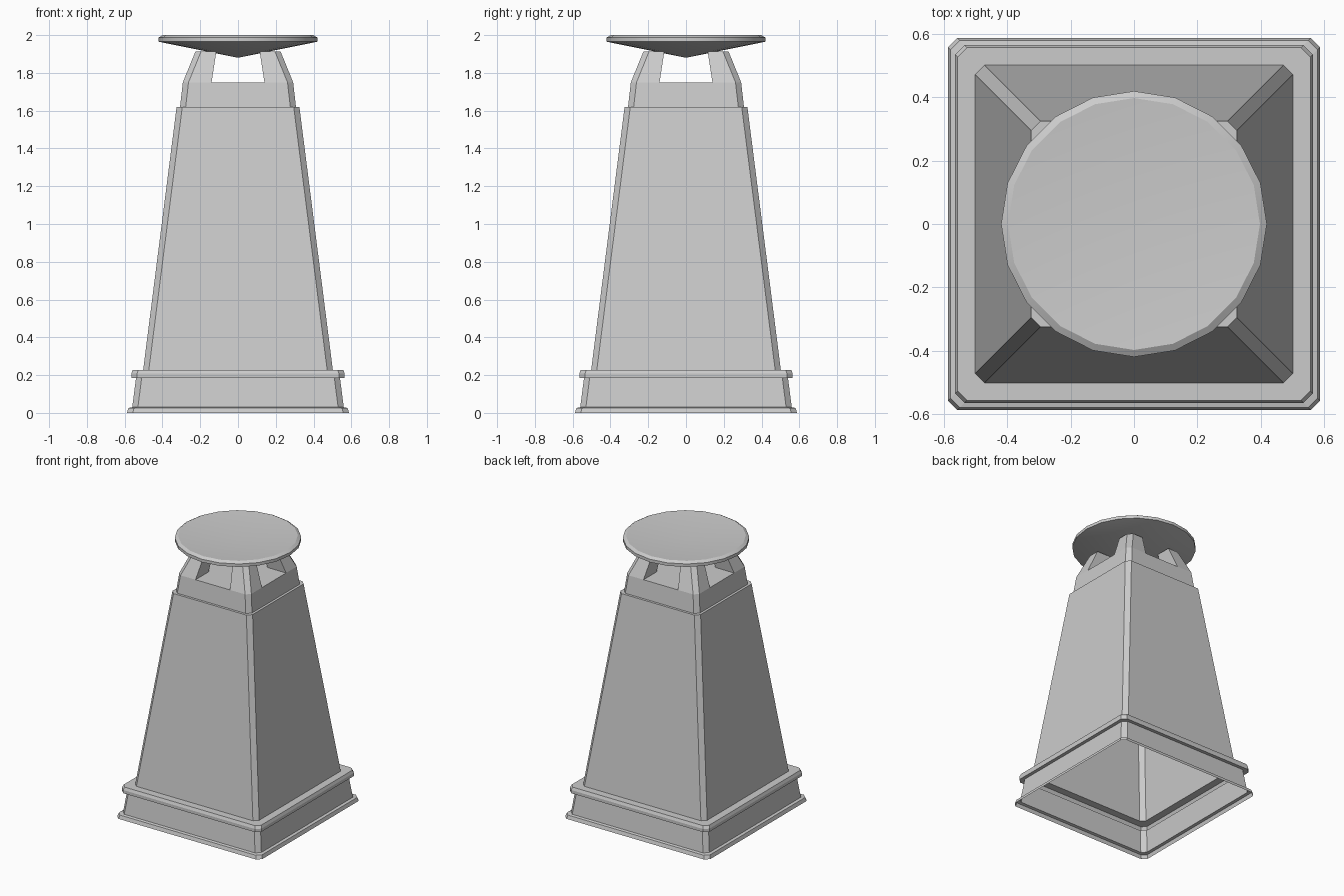
import bpy, bmesh, math

if "Cube" in bpy.data.objects:
    bpy.data.objects.remove(bpy.data.objects["Cube"])


def finish(name, bm, smooth=None):
    """Turn a bmesh into a named object."""
    bmesh.ops.recalc_face_normals(bm, faces=bm.faces)
    mesh = bpy.data.meshes.new(name)
    bm.to_mesh(mesh)
    bm.free()
    obj = bpy.data.objects.new(name, mesh)
    bpy.context.collection.objects.link(obj)
    if smooth:
        bpy.context.view_layer.objects.active = obj
        obj.select_set(True)
        bpy.ops.object.shade_smooth_by_angle(angle=math.radians(smooth))
        obj.select_set(False)
    return obj


def loft(name, rings, cap_bottom=False, cap_top=False, smooth=None):
    """Bridge a stack of equal-length point rings."""
    bm = bmesh.new()
    loops = [[bm.verts.new(p) for p in ring] for ring in rings]
    n = len(loops[0])
    for a, b in zip(loops, loops[1:]):
        for i in range(n):
            j = (i + 1) % n
            bm.faces.new((a[i], a[j], b[j], b[i]))
    if cap_bottom:
        bm.faces.new(loops[0])
    if cap_top:
        bm.faces.new(loops[-1])
    return finish(name, bm, smooth)


def square(h, z, c=0.03):
    """Square ring of half-width h with cut corners."""
    k = h - c
    return [(h, -k, z), (h, k, z), (k, h, z), (-k, h, z),
            (-h, k, z), (-h, -k, z), (-k, -h, z), (k, -h, z)]


# Base, tapered tower and neck: one hollow shell, open underneath
shell = [(0.588, 0), (0.58, 0.026), (0.56, 0.03), (0.54, 0.185), (0.565, 0.185),
         (0.565, 0.208), (0.557, 0.228), (0.502, 0.228), (0.325, 1.62),
         (0.307, 1.62), (0.292, 1.75)]
loft("tower_shell", [square(h, z) for h, z in shell], cap_top=True)


# Four corner posts framing the openings
def post_ring(inner, outer, z, sx, sy, c=0.03):
    pts = [(inner, inner), (outer, inner), (outer, outer - c),
           (outer - c, outer), (inner, outer)]
    return [(x * sx, y * sy, z) for x, y in pts]


for sx in (-1, 1):
    for sy in (-1, 1):
        name = f"post_{'back' if sy > 0 else 'front'}_{'right' if sx > 0 else 'left'}"
        loft(name, [post_ring(0.14, 0.292, 1.75, sx, sy),
                    post_ring(0.115, 0.226, 1.912, sx, sy)], cap_top=True)

# Round 20-sided cap: conical underside, bevelled rim, slightly dished top
SIDES = 20
bm = bmesh.new()
profile = [(0.42, 1.965), (0.42, 1.987), (0.398, 2.0)]
rings = [[bm.verts.new((r * math.cos(2 * math.pi * i / SIDES),
                        r * math.sin(2 * math.pi * i / SIDES), z))
          for i in range(SIDES)] for r, z in profile]
low = bm.verts.new((0, 0, 1.88))
high = bm.verts.new((0, 0, 1.97))
for i in range(SIDES):
    j = (i + 1) % SIDES
    for a, b in zip(rings, rings[1:]):
        bm.faces.new((a[i], a[j], b[j], b[i]))
    bm.faces.new((rings[0][j], rings[0][i], low))
    bm.faces.new((rings[-1][i], rings[-1][j], high))
finish("cap", bm, smooth=25)
